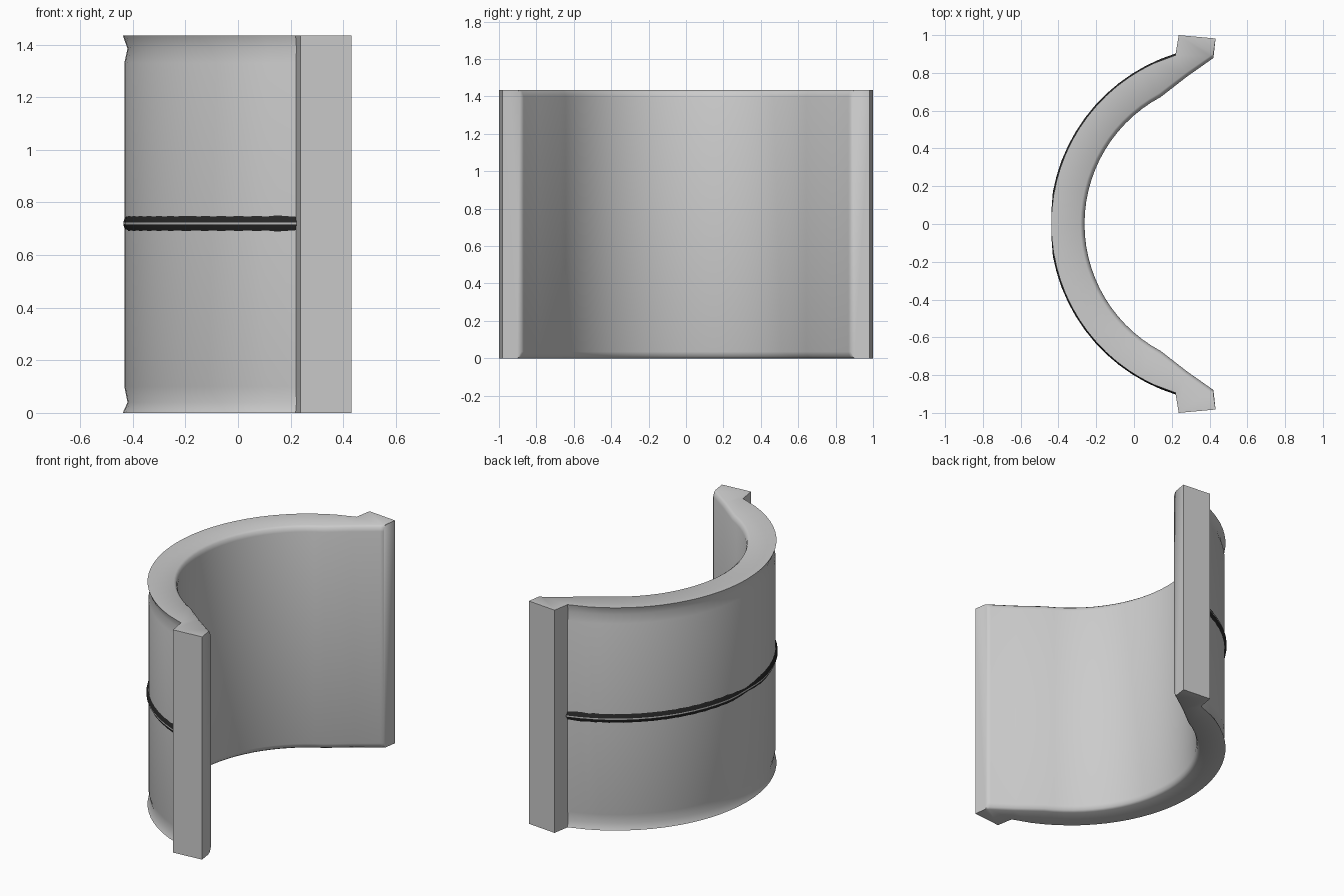
import bpy, bmesh, math

if "Cube" in bpy.data.objects:
    bpy.data.objects.remove(bpy.data.objects["Cube"])

CX = 0.5      # centre of the arcs in plan
N = 14        # arc steps per half


def polar(r, deg):
    a = math.radians(deg)
    return (CX - r * math.cos(a), r * math.sin(a))


def stations():
    """Pairs (outer, inner, offset weight) from one end flange to the other."""
    half = [(polar(0.932, 65 * i / N), polar(0.762, 62 * i / N), 1) for i in range(N + 1)]
    half += [((0.22, 0.89), (0.28, 0.78), 0.6),
             ((0.237, 1.0), (0.405, 0.868), 0),
             ((0.432, 0.982), (0.422, 0.88), 0)]
    flip = [((o[0], -o[1]), (i[0], -i[1]), w) for o, i, w in half[:0:-1]]
    return flip + half


def push(p, d):
    """Move a plan point radially by d."""
    x, y = p[0] - CX, p[1]
    r = math.hypot(x, y)
    return (CX + x * (r + d) / r, y * (r + d) / r)


def loft(name, rings, mats=()):
    """Skin closed rings of equal size and cap both ends."""
    bm = bmesh.new()
    vs = [[bm.verts.new(p) for p in ring] for ring in rings]
    n = len(vs[0])
    for a, b in zip(vs, vs[1:]):
        for k in range(n):
            f = bm.faces.new((a[k], a[(k + 1) % n], b[(k + 1) % n], b[k]))
            if len(mats) > 1 and k == 1:
                f.material_index = 1
    bm.faces.new(vs[0])
    bm.faces.new(vs[-1])
    bmesh.ops.recalc_face_normals(bm, faces=bm.faces)
    me = bpy.data.meshes.new(name)
    bm.to_mesh(me)
    bm.free()
    ob = bpy.data.objects.new(name, me)
    bpy.context.collection.objects.link(ob)
    for m in mats:
        me.materials.append(m)
    bpy.ops.object.select_all(action='DESELECT')
    ob.select_set(True)
    bpy.context.view_layer.objects.active = ob
    bpy.ops.object.shade_smooth_by_angle(angle=math.radians(55))
    return ob


def material(name, v):
    m = bpy.data.materials.new(name)
    m.diffuse_color = (v, v, v, 1)
    m.use_nodes = True
    m.node_tree.nodes["Principled BSDF"].inputs["Base Color"].default_value = m.diffuse_color
    return m


# Curved shell with end flanges: flared, grooved rims outside, softened edges inside
outer_levels = [(0, 0.006), (0.04, -0.012), (0.1, 0), (1.33, 0), (1.385, -0.012), (1.435, 0.006)]
inner_levels = [(1.435, 0.022), (1.425, 0.008), (1.40, 0), (0.035, 0), (0.01, 0.008), (0, 0.022)]
rings = []
for o, i, w in stations():
    ring = [(*push(o, d * w), z) for z, d in outer_levels]
    ring += [(*push(i, d), z) for z, d in inner_levels]
    rings.append(ring)
loft("curved_shell", rings)

# Raised dark band around the outside, with a thin pale crest
dark, pale = material("dark_band", 0.02), material("pale_crest", 0.5)
section = [(0.92, 0.67), (0.945, 0.716), (0.945, 0.724), (0.92, 0.77)]
band = []
for k in range(-N, N + 1):
    band.append([(*polar(r, 73 * k / N), z) for r, z in section])
for ring in band:
    for j, p in enumerate(ring):
        ring[j] = (max(p[0], -0.436), p[1], p[2])
loft("outer_band", band, (dark, pale))
